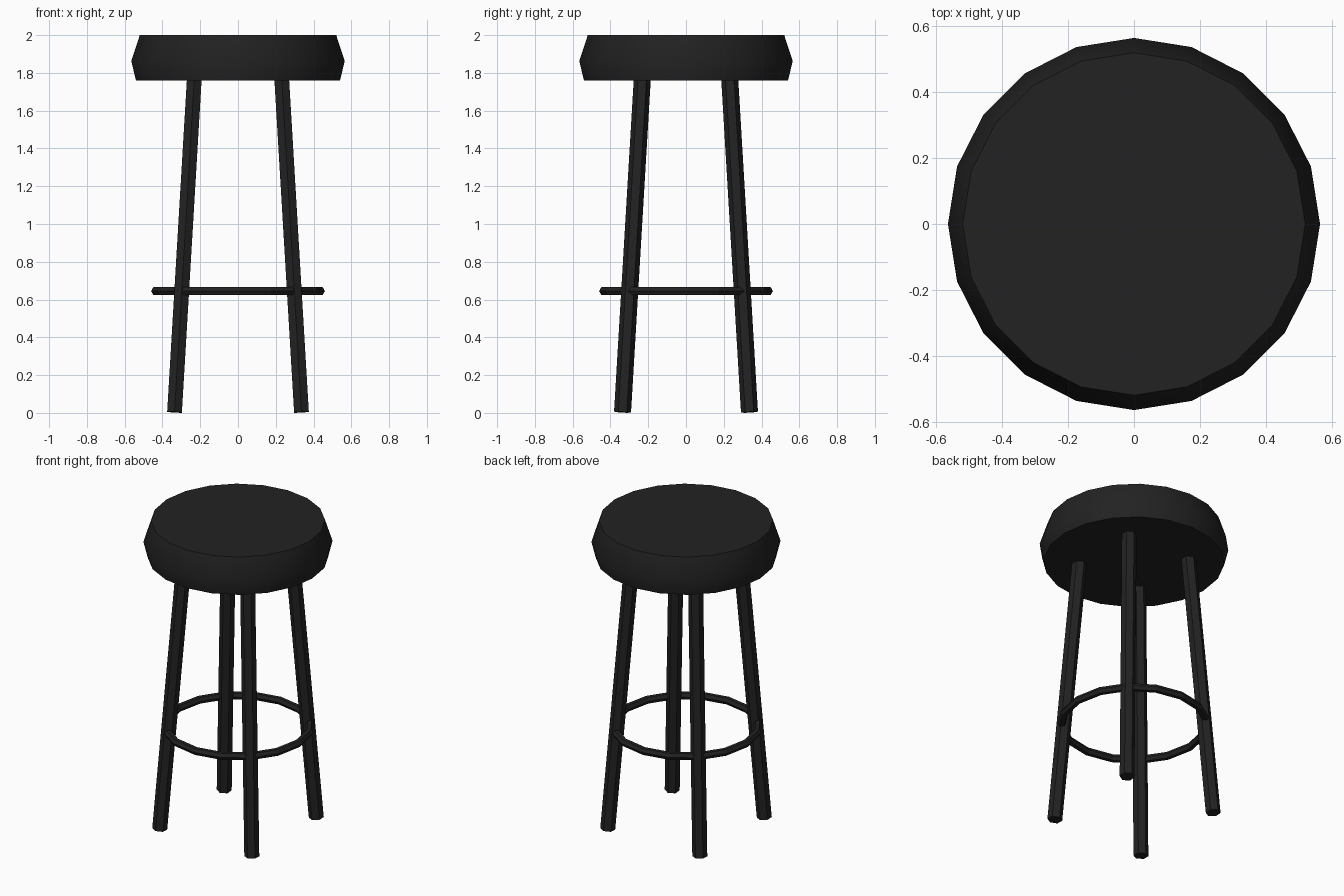
import bpy, bmesh, math
from mathutils import Vector

if "Cube" in bpy.data.objects:
    bpy.data.objects.remove(bpy.data.objects["Cube"])

black = bpy.data.materials.new("soft black")
black.diffuse_color = (0.016, 0.016, 0.016, 1)
black.use_nodes = True
black.node_tree.nodes["Principled BSDF"].inputs["Base Color"].default_value = black.diffuse_color


def finish(name, bm):
    bmesh.ops.recalc_face_normals(bm, faces=bm.faces)
    mesh = bpy.data.meshes.new(name)
    bm.to_mesh(mesh)
    bm.free()
    mesh.materials.append(black)
    ob = bpy.data.objects.new(name, mesh)
    bpy.context.collection.objects.link(ob)
    return ob


def ring(bm, radius, z, sides):
    return [bm.verts.new((radius * math.cos(2 * math.pi * i / sides),
                          radius * math.sin(2 * math.pi * i / sides), z))
            for i in range(sides)]


def bridge(bm, a, b):
    n = len(a)
    for i in range(n):
        bm.faces.new((a[i], a[(i + 1) % n], b[(i + 1) % n], b[i]))


# Seat: 20-sided cushion with a bulging rim
bm = bmesh.new()
loops = [ring(bm, r, z, 20) for r, z in ((0.54, 1.76), (0.565, 1.862), (0.52, 2.0))]
for a, b in zip(loops, loops[1:]):
    bridge(bm, a, b)
bm.faces.new(loops[0])
bm.faces.new(loops[-1])
seat = finish("seat", bm)
bpy.context.view_layer.objects.active = seat
seat.select_set(True)
bpy.ops.object.shade_smooth_by_angle(angle=math.radians(40))

# Legs: four splayed hexagonal posts, ends square to the leg
for side, sx in (("left", -1), ("right", 1)):
    for end, sy in (("front", -1), ("back", 1)):
        foot = Vector((0.336 * sx, 0.336 * sy, 0.004))
        top = Vector((0.231 * sx, 0.231 * sy, 1.775))
        axis = top - foot
        turn = Vector((0, 0, 1)).rotation_difference(axis)
        bm = bmesh.new()
        low, high = ring(bm, 0.045, 0, 6), ring(bm, 0.045, axis.length, 6)
        bridge(bm, low, high)
        bm.faces.new(low)
        bm.faces.new(high)
        for v in bm.verts:
            # quarter turn puts the hexagon corners on y, then tilt
            v.co = turn @ Vector((-v.co.y, v.co.x, v.co.z)) + foot
        finish(f"{end}_{side}_leg", bm)

# Footrest: 16-segment hoop
bm = bmesh.new()
minor = 6
hoops = [ring(bm, 0.436 + 0.024 * math.cos(2 * math.pi * j / minor),
              0.645 + 0.024 * math.sin(2 * math.pi * j / minor), 16)
         for j in range(minor)]
for j in range(minor):
    bridge(bm, hoops[j], hoops[(j + 1) % minor])
finish("footrest_hoop", bm)
